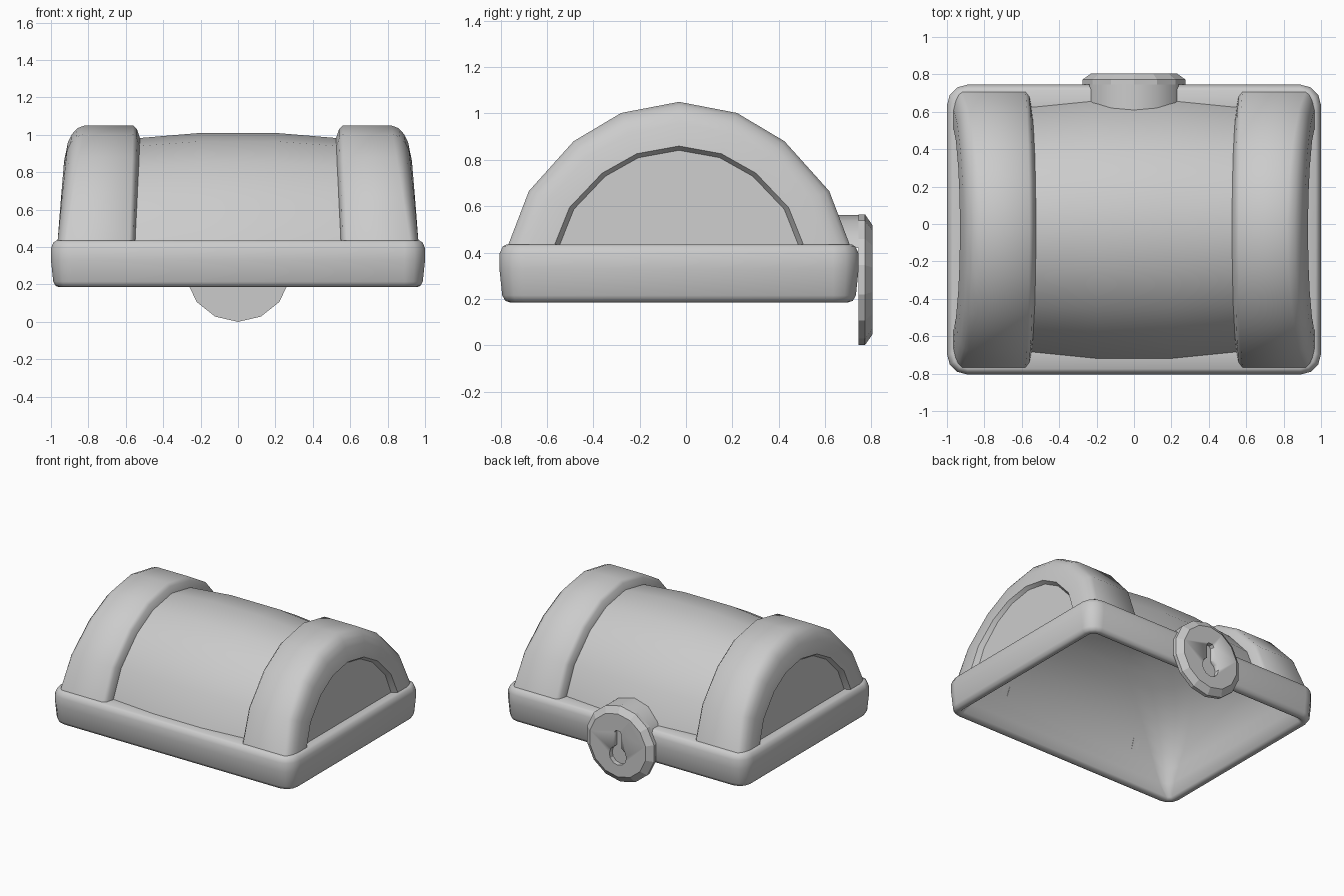
import bpy, bmesh, math

if "Cube" in bpy.data.objects:
    bpy.data.objects.remove(bpy.data.objects["Cube"])

CY = -0.03      # centre line of the arch in y
BASE = 0.425    # arch foot, just sunk into the rim


def finish(name, bm, angle=40):
    bmesh.ops.recalc_face_normals(bm, faces=bm.faces)
    me = bpy.data.meshes.new(name)
    bm.to_mesh(me)
    bm.free()
    ob = bpy.data.objects.new(name, me)
    bpy.context.collection.objects.link(ob)
    bpy.ops.object.select_all(action='DESELECT')
    ob.select_set(True)
    bpy.context.view_layer.objects.active = ob
    bpy.ops.object.shade_smooth_by_angle(angle=math.radians(angle))
    return ob


def loft(loops, closed=True, cap_start=True, cap_end=True):
    """Bridge loops of equal length, optionally capping the ends."""
    bm = bmesh.new()
    rings = [[bm.verts.new(p) for p in loop] for loop in loops]
    n = len(rings[0])
    for a, b in zip(rings, rings[1:]):
        for i in range(n if closed else n - 1):
            j = (i + 1) % n
            bm.faces.new((a[i], a[j], b[j], b[i]))
    if cap_start:
        bm.faces.new(rings[0])
    if cap_end:
        bm.faces.new(rings[-1])
    return bm


def rounded_rect(z, hx, hy, r):
    pts = []
    for k, (sx, sy) in enumerate([(1, 1), (-1, 1), (-1, -1), (1, -1)]):
        for s in range(4):
            a = math.radians(90 * k + 30 * s)
            pts.append((sx * (hx - r) + r * math.cos(a),
                        CY + sy * (hy - r) + r * math.sin(a), z))
    return pts


HALF = [(0.74, 0.0), (0.648, 0.23), (0.455, 0.445), (0.25, 0.567)]
ARCH = [(-y, h) for y, h in HALF] + [(0, 0.615)] + [(y, h) for y, h in reversed(HALF)]


def arch(sy, sz, x_top, x_foot):
    """Arch outline; x slides from foot to crown."""
    return [(x_foot + (x_top - x_foot) * h / 0.615, CY + y * sy,
             0.435 + h * sz if h else BASE) for y, h in ARCH]


def ring(y, r):
    return [(r * math.sin(2 * math.pi * i / 14), y, 0.2825 + r * math.cos(2 * math.pi * i / 14))
            for i in range(14)]


# Rim: rounded frame, running up inside into a smooth vaulted hollow
rim_levels = [(0.433, 0.12), (0.435, 0.03), (0.425, 0.014), (0.395, 0.0), (0.33, 0.0),
              (0.215, 0.012), (0.192, 0.025), (0.185, 0.045), (0.187, 0.065), (0.20, 0.08)]
loops = [rounded_rect(z, 1 - i, 0.775 - i, max(0.11 - i, 0.03)) for z, i in rim_levels]
for k in range(1, 13):
    t = math.sin(math.radians(7.4 * k))
    hx, hy = 0.9 * (1 - t ** 2.5) ** 0.4, 0.69 * (1 - t * t) ** 0.5
    loops.append(rounded_rect(0.19 + 0.73 * t, hx, hy, min(0.03 + 0.35 * t, hx * 0.9, hy * 0.9)))
finish("rim_and_hollow", loft(loops, cap_start=False), 60)

# Barrel: slightly bulging vault between the bands
finish("barrel", loft([arch(s, s, x, x) for x, s in
                       [(-0.6, 0.88), (-0.53, 0.89), (-0.2, 0.935),
                        (0.2, 0.935), (0.53, 0.89), (0.6, 0.88)]], False, False, False))

# End bands with recessed end panels, mirrored
band_levels = [(0.88, 0.875, 0.52, 0.55), (0.90, 0.895, 0.525, 0.55), (0.965, 0.965, 0.54, 0.56),
               (1, 1, 0.56, 0.58), (1, 1, 0.82, 0.92), (0.975, 0.975, 0.86, 0.94),
               (0.93, 0.92, 0.89, 0.955), (0.87, 0.85, 0.91, 0.965),
               (0.73, 0.69, 0.93, 0.965), (0.70, 0.66, 0.905, 0.925)]
band = finish("end_band", loft([arch(*lv) for lv in band_levels], False, False, True), 55)
band.modifiers.new("mirror", 'MIRROR').use_axis = (True, False, False)

# Lock plate: bevelled disc on the back
plate = finish("lock_plate", loft([ring(0.745, 0.2825), ring(0.772, 0.2825),
                                   ring(0.805, 0.235)]), 10)

# Lock boss: part of the disc carried back over the rim
bm = loft([ring(0.6, 0.28), ring(0.765, 0.28)])
cut = bmesh.ops.bisect_plane(bm, geom=bm.verts[:] + bm.edges[:] + bm.faces[:],
                             plane_co=(0, 0, 0.42), plane_no=(0, 0, 1), clear_inner=True)
finish("lock_boss", bm, 30)

# Keyhole cutter: round hole with a slot above
hole = [(0.07 * math.sin(math.radians(a)), 0.205 + 0.07 * math.cos(math.radians(a)))
        for a in range(25, 336, 31)]
hole += [(-0.03, 0.37), (-0.018, 0.39), (0.018, 0.39), (0.03, 0.37)]
cutter = finish("keyhole_cutter", loft([[(x, y, z) for x, z in hole] for y in (0.77, 0.85)]), 30)
cutter.hide_render = True
cutter.hide_set(True)
mod = plate.modifiers.new("keyhole", 'BOOLEAN')
mod.operation = 'DIFFERENCE'
mod.object = cutter
